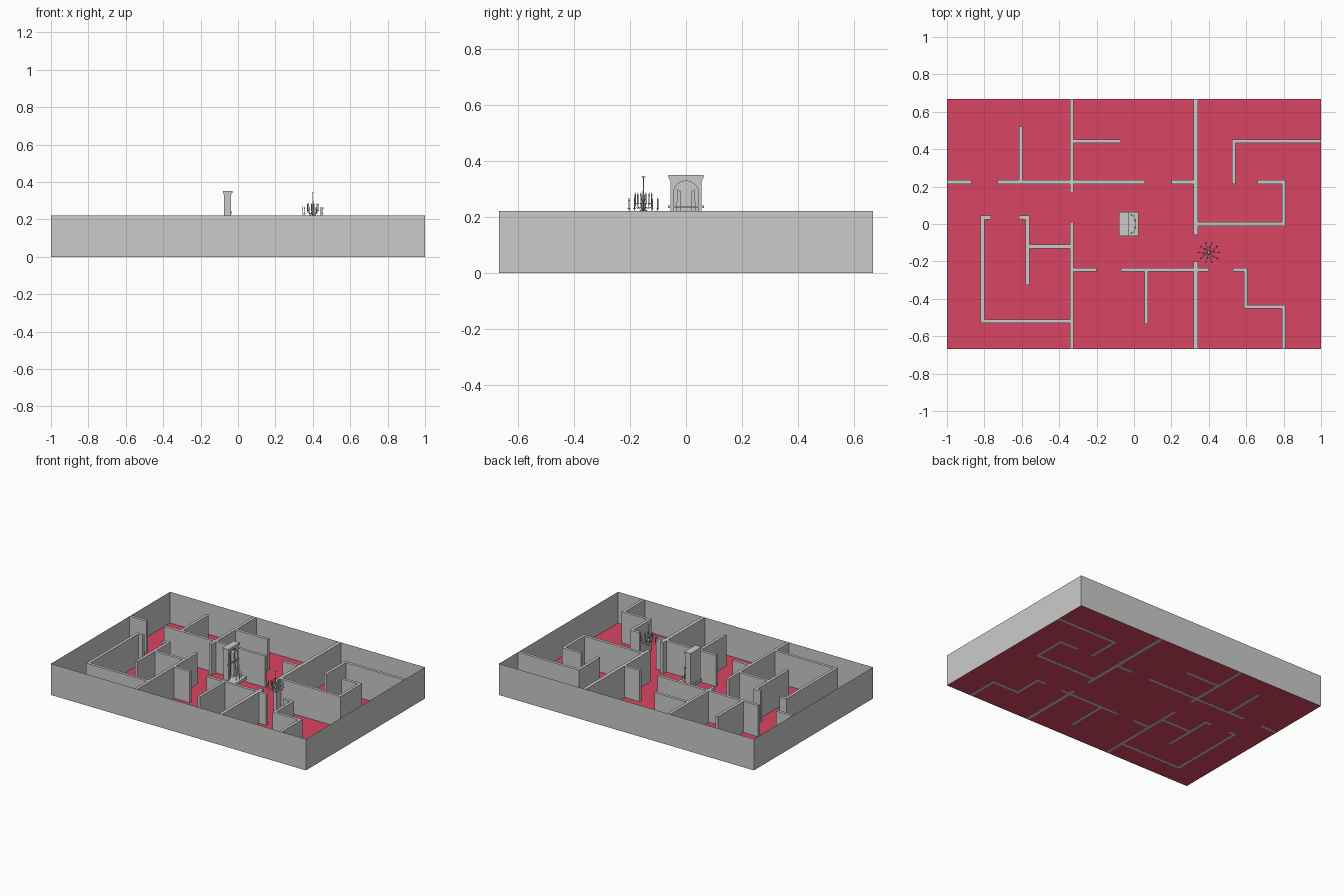
import bpy, bmesh, math
from mathutils import Matrix, Vector

if "Cube" in bpy.data.objects:
    bpy.data.objects.remove(bpy.data.objects["Cube"], do_unlink=True)


def material(name, rgb):
    m = bpy.data.materials.new(name)
    m.use_nodes = True
    m.diffuse_color = (*rgb, 1)
    m.node_tree.nodes["Principled BSDF"].inputs["Base Color"].default_value = (*rgb, 1)
    return m


GREY = material("plaster_grey", (0.6, 0.6, 0.6))
RED = material("floor_red", (0.7, 0.06, 0.125))
TOP, HX, HY = 0.222, 1.0, 0.667


def finish(name, bm, mat=GREY):
    me = bpy.data.meshes.new(name)
    bm.to_mesh(me)
    bm.free()
    me.materials.append(mat)
    ob = bpy.data.objects.new(name, me)
    bpy.context.collection.objects.link(ob)
    return ob


def add_box(bm, x0, x1, y0, y1, z0, z1):
    mid = Matrix.Translation(((x0 + x1) / 2, (y0 + y1) / 2, (z0 + z1) / 2))
    size = Matrix.Diagonal((x1 - x0, y1 - y0, z1 - z0, 1))
    return bmesh.ops.create_cube(bm, size=1, matrix=mid @ size)


def box(name, *dims):
    bm = bmesh.new()
    add_box(bm, *dims)
    return finish(name, bm)


def prism(name, outline, x0, x1):
    """Extrude a (y, z) outline along x."""
    bm = bmesh.new()
    face = bm.faces.new([bm.verts.new((x0, y, z)) for y, z in outline])
    new = bmesh.ops.extrude_face_region(bm, geom=[face])["geom"]
    bmesh.ops.translate(bm, vec=(x1 - x0, 0, 0),
                        verts=[v for v in new if isinstance(v, bmesh.types.BMVert)])
    bmesh.ops.recalc_face_normals(bm, faces=bm.faces)
    return finish(name, bm)


def add_lathe(bm, x, y, profile, sides=8):
    """Stack of cones through (radius, height) points."""
    for (r0, z0), (r1, z1) in zip(profile, profile[1:]):
        bmesh.ops.create_cone(bm, cap_ends=True, segments=sides, radius1=r0, radius2=r1,
                              depth=z1 - z0, matrix=Matrix.Translation((x, y, (z0 + z1) / 2)))


def tubes(name, paths, radius):
    cu = bpy.data.curves.new(name, "CURVE")
    cu.dimensions = "3D"
    cu.bevel_depth = radius
    cu.bevel_resolution = 1
    cu.use_fill_caps = True
    for pts in paths:
        sp = cu.splines.new("POLY")
        sp.points.add(len(pts) - 1)
        for p, co in zip(sp.points, pts):
            p.co = (*co, 1)
    cu.materials.append(GREY)
    ob = bpy.data.objects.new(name, cu)
    bpy.context.collection.objects.link(ob)


# Floor slab
bm = bmesh.new()
bmesh.ops.create_grid(bm, x_segments=1, y_segments=1, size=1,
                      matrix=Matrix.Translation((0, 0, 0.001)) @ Matrix.Diagonal((HX, HY, 1, 1)))
finish("floor", bm, RED)

# Outer walls: thin open shell
bm = bmesh.new()
add_box(bm, -HX, HX, -HY, HY, 0, TOP)
bmesh.ops.delete(bm, geom=[f for f in bm.faces if abs(f.normal.z) > 0.5], context="FACES_ONLY")
finish("outer_walls", bm)

# Inner walls running front to back: x, start y, end y
T = 0.01
across = [(-0.333, 0.165, HY), (-0.333, -HY, 0.01), (-0.605, 0.22, 0.52),
          (0.533, 0.215, 0.453), (0.8, -0.01, 0.235), (-0.81, -0.53, 0.045),
          (-0.57, -0.325, 0.045), (0.065, -0.535, -0.245), (0.597, -0.453, -0.237),
          (0.8, -HY, -0.437)]
# Inner walls running side to side: y, start x, end x
along = [(0.225, -HX, -0.87), (0.225, -0.73, 0.06), (0.225, 0.2, 0.33), (0.225, 0.66, 0.81),
         (0.443, -0.33, -0.07), (0.443, 0.525, HX), (0, 0.33, 0.81), (0.035, -0.82, -0.765),
         (0.035, -0.615, -0.56), (-0.12, -0.57, -0.33), (-0.52, -0.82, -0.33),
         (-0.245, -0.33, -0.2), (-0.245, -0.07, 0.4), (-0.245, 0.53, 0.605),
         (-0.443, 0.59, 0.81)]
bm = bmesh.new()
for x, a, b in across:
    add_box(bm, x - T, x + T, a, b, 0, TOP)
for y, a, b in along:
    add_box(bm, a, b, y - T, y + T, 0, TOP)
for a, b in ((-0.06, HY), (-HY, -0.2)):
    add_box(bm, 0.319, 0.343, a, b, 0, TOP)
finish("inner_walls", bm)

# Fireplace surround with arched opening, facing +x
BASE, CAP, W, R, SPRING = 0.125, 0.335, 0.056, 0.045, 0.284
arch = [(R * math.cos(t * math.pi / 16), SPRING + R * math.sin(t * math.pi / 16))
        for t in range(17)]
outline = [(-W, BASE), (-W, CAP), (W, CAP), (W, BASE), (R, BASE)] + arch + [(-R, BASE)]
prism("fireplace_surround", outline, -0.075, -0.037)
box("firebox_back", -0.076, -0.068, -W, W, BASE, CAP)
box("fireplace_frieze", -0.077, -0.034, -0.059, 0.059, 0.333, 0.34)
box("fireplace_mantel", -0.08, -0.03, -0.063, 0.063, 0.34, 0.351)
box("hearth", -0.08, 0.025, -0.065, 0.065, 0.105, BASE)
for side, s in (("right", -1), ("left", 1)):
    prism(side + "_firebox_cheek",
          [(s * 0.042, BASE), (s * 0.02, BASE), (s * 0.018, 0.29), (s * 0.03, 0.3)],
          -0.07, -0.045)
    box(side + "_mantel_bracket", -0.04, -0.032, s * 0.057 - 0.008, s * 0.057 + 0.008,
        0.232, 0.242)
box("fireplace_rail", -0.039, -0.034, -0.063, 0.063, 0.234, 0.24)

# Curved fender and fire tools on the hearth
rail = [(-0.02 + 0.03 * math.cos(t * math.pi / 12), 0.05 * math.sin(t * math.pi / 12), 0.155)
        for t in range(-6, 7)]
posts = [[(p[0], p[1], BASE), p] for p in rail[::3]]
tools = [[(0.0, s * 0.02, BASE), (0.0, s * 0.02, 0.222)] for s in (-1, 1)]
tubes("hearth_fender", [rail] + posts + tools, 0.0015)

# Chandelier: turned stem, curved arms, candles
CX, CY = 0.4, -0.152
bm = bmesh.new()
add_lathe(bm, CX, CY, [(0.002, 0.195), (0.008, 0.205), (0.003, 0.218), (0.009, 0.235),
                       (0.004, 0.25), (0.007, 0.265), (0.0025, 0.285), (0.0015, 0.34),
                       (0.008, 0.345)])
finish("chandelier_stem", bm)
arms = []
candles = bmesh.new()
for count, reach, low, high, turn in ((10, 0.054, 0.216, 0.23, 0), (6, 0.03, 0.232, 0.248, 0.3)):
    for i in range(count):
        a = turn + i * math.tau / count
        d = Vector((math.cos(a), math.sin(a), 0))
        pts = [(0.004, high), (reach * 0.35, low + 0.002), (reach * 0.7, low),
               (reach * 0.93, low + 0.004), (reach, high)]
        arms.append([Vector((CX, CY, z)) + d * r for r, z in pts])
        x, y = arms[-1][-1].xy
        add_lathe(candles, x, y, [(0.001, high - 0.003), (0.005, high), (0.002, high + 0.003),
                                  (0.002, high + 0.026), (0.003, high + 0.03),
                                  (0.0004, high + 0.04)], 6)
tubes("chandelier_arms", arms, 0.0013)
finish("chandelier_candles", candles)
